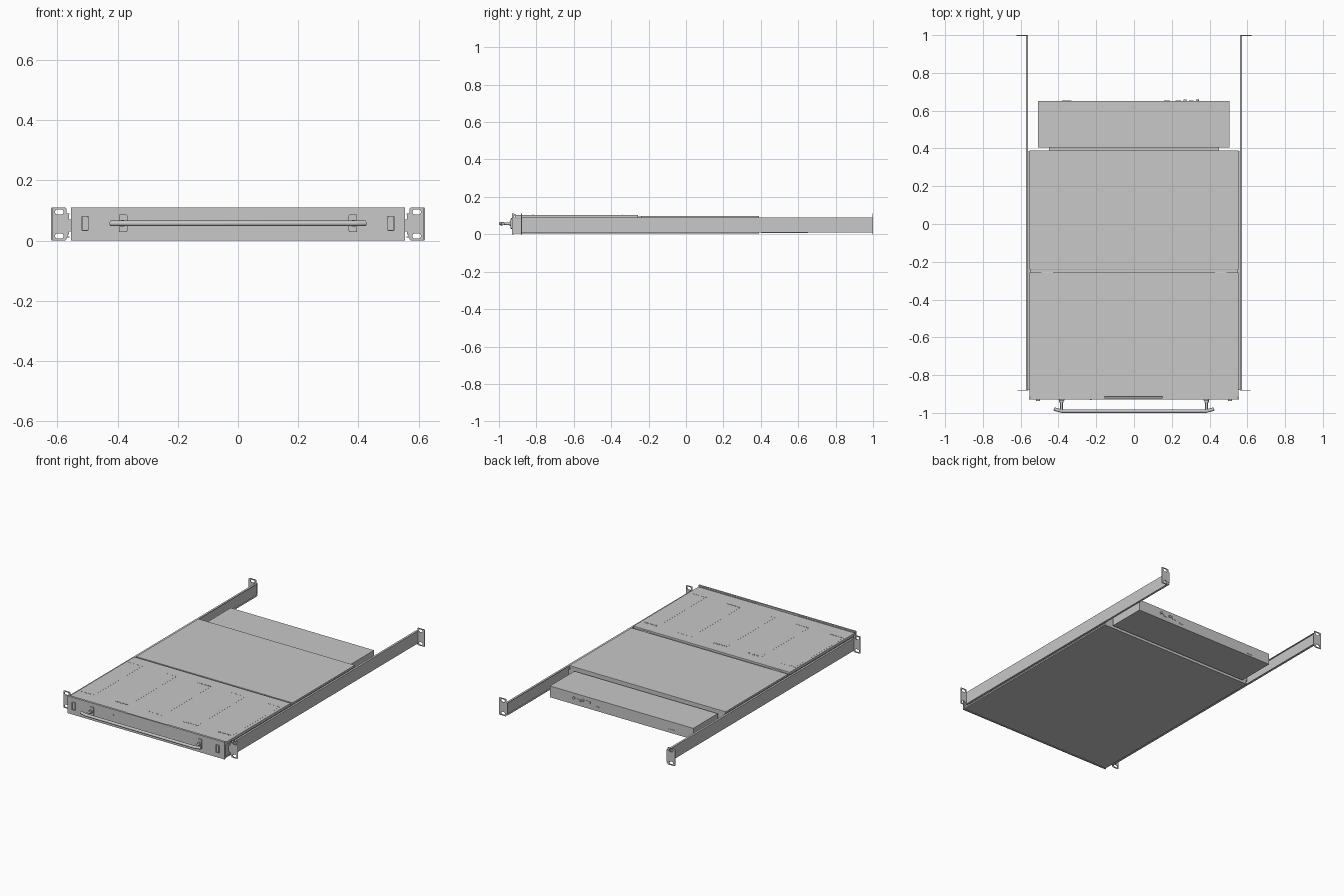
import bpy, bmesh, math
from mathutils import Matrix

cube = bpy.data.objects.get("Cube")
if cube:
    bpy.data.objects.remove(cube, do_unlink=True)

steel = bpy.data.materials.new("light_grey_steel")
steel.use_nodes = True
GREY = (0.58, 0.58, 0.58, 1)
steel.diffuse_color = GREY
steel.node_tree.nodes["Principled BSDF"].inputs["Base Color"].default_value = GREY


def finish(name, mesh):
    mesh.materials.clear()
    mesh.materials.append(steel)
    ob = bpy.data.objects.new(name, mesh)
    bpy.context.collection.objects.link(ob)
    return ob


def boxes(name, spans, bevel=0):
    """One object of several boxes, each given as x, y and z spans."""
    bm = bmesh.new()
    for x, y, z in spans:
        size = Matrix.Diagonal((x[1] - x[0], y[1] - y[0], z[1] - z[0], 1))
        mid = Matrix.Translation([sum(s) / 2 for s in (x, y, z)])
        bmesh.ops.create_cube(bm, size=1, matrix=mid @ size)
    mesh = bpy.data.meshes.new(name)
    bm.to_mesh(mesh)
    bm.free()
    ob = finish(name, mesh)
    if bevel:
        mod = ob.modifiers.new("soft_edges", "BEVEL")
        mod.width, mod.segments = bevel, 2
    return ob


def rod(name, x, z, y0, y1, radius):
    """A round rod along y."""
    bm = bmesh.new()
    place = Matrix.Translation((x, (y0 + y1) / 2, z)) @ Matrix.Rotation(math.pi / 2, 4, "X")
    bmesh.ops.create_cone(bm, cap_ends=True, segments=20, radius1=radius,
                          radius2=radius, depth=y1 - y0, matrix=place)
    for f in bm.faces:
        f.smooth = len(f.verts) == 4
    mesh = bpy.data.meshes.new(name)
    bm.to_mesh(mesh)
    bm.free()
    return finish(name, mesh)


def rounded(cx, cz, w, h, r, steps=5):
    """Rounded rectangle outline."""
    pts = []
    for k, (sx, sz) in enumerate(((1, 1), (-1, 1), (-1, -1), (1, -1))):
        for i in range(steps + 1):
            a = (k + i / steps) * math.pi / 2
            pts.append((cx + sx * (w / 2 - r) + r * math.cos(a),
                        cz + sz * (h / 2 - r) + r * math.sin(a)))
    return pts


def plate(name, outlines, y, thick):
    """Upright sheet facing the front; later outlines are holes."""
    cu = bpy.data.curves.new(name, "CURVE")
    cu.dimensions, cu.fill_mode, cu.extrude = "2D", "BOTH", thick / 2
    for pts in outlines:
        sp = cu.splines.new("POLY")
        sp.points.add(len(pts) - 1)
        for p, (px, pz) in zip(sp.points, pts):
            p.co = (px, pz, 0, 1)
        sp.use_cyclic_u = True
    tmp = bpy.data.objects.new(name, cu)
    bpy.context.collection.objects.link(tmp)
    bpy.context.view_layer.update()
    deps = bpy.context.evaluated_depsgraph_get()
    mesh = bpy.data.meshes.new_from_object(tmp.evaluated_get(deps))
    bpy.data.objects.remove(tmp, do_unlink=True)
    mesh.transform(Matrix.Translation((0, y, 0)) @ Matrix.Rotation(math.pi / 2, 4, "X"))
    return finish(name, mesh)


# Drawer body, lids and rear housing
W = 0.553
boxes("drawer_body", [((-0.548, 0.548), (-0.92, 0.388), (0.005, 0.09))])
boxes("bottom_pan", [((-W, W), (-0.92, 0.39), (0.003, 0.012))])
boxes("front_lid", [((-W, W), (-0.915, -0.257), (0.085, 0.103))], 0.002)
boxes("middle_lid", [((-W, W), (-0.24, 0.39), (0.085, 0.098))], 0.001)
boxes("rear_housing", [((-0.508, 0.505), (0.405, 0.652), (0.008, 0.08))])
boxes("housing_link", [((-0.45, 0.45), (0.385, 0.41), (0.025, 0.065))])

# Lid hinges
boxes("lid_hinges", [((s * 0.46 - 0.03, s * 0.46 + 0.03), (-0.256, -0.241), (0.085, 0.094))
                     for s in (-1, 1)])

# Vent strips with rows of small louvres at both ends
strips, louvres = [], []
for i in range(5):
    x0 = -0.54 + i * 0.243
    strips.append(((x0, x0 + 0.1), (-0.825, -0.33), (0.1025, 0.1035)))
    for y in (-0.82, -0.34):
        for j in range(8):
            x = x0 + 0.004 + j * 0.012
            louvres.append(((x, x + 0.007), (y, y + 0.004), (0.103, 0.1045)))
boxes("vent_strips", strips)
boxes("vent_louvres", louvres)

# Front panel with folded top lips
boxes("front_panel", [((-0.555, 0.555), (-0.93, -0.92), (0, 0.11))])
boxes("panel_lips", [((-0.55, -0.155), (-0.921, -0.912), (0.1, 0.108)),
                     ((0.15, 0.55), (-0.921, -0.912), (0.1, 0.108))])
rod("indicator", -0.23, 0.075, -0.932, -0.929, 0.004)

# Latches, handle mounts and posts
for s, side in ((1, "left"), (-1, "right")):
    plate(side + "_latch_frame", [rounded(s * 0.508, 0.057, 0.023, 0.05, 0.003),
                                  rounded(s * 0.508, 0.057, 0.017, 0.044, 0.002)], -0.933, 0.008)
    plate(side + "_latch", [rounded(s * 0.508, 0.057, 0.015, 0.042, 0.002)], -0.931, 0.004)
    plate(side + "_handle_mount", [rounded(s * 0.382, 0.057, 0.028, 0.058, 0.003)], -0.932, 0.006)
    rod(side + "_handle_post", s * 0.384, 0.057, -0.985, -0.93, 0.007)
    rod(side + "_handle_collar", s * 0.384, 0.057, -0.945, -0.93, 0.012)

# Handle bar with swept back ends
bar = bpy.data.curves.new("handle_bar", "CURVE")
bar.dimensions, bar.bevel_depth, bar.bevel_resolution = "3D", 0.009, 4
bar.use_fill_caps = True
path = bar.splines.new("POLY")
ends = ((0.424, -0.979), (0.405, -0.985), (0.38, -0.991))
points = [(-x, y) for x, y in ends] + [(x, y) for x, y in reversed(ends)]
path.points.add(len(points) - 1)
for p, (x, y) in zip(path.points, points):
    p.co = (x, y, 0.057, 1)
path.use_smooth = True
tmp = bpy.data.objects.new("handle_bar_path", bar)
bpy.context.collection.objects.link(tmp)
bpy.context.view_layer.update()
deps = bpy.context.evaluated_depsgraph_get()
mesh = bpy.data.meshes.new_from_object(tmp.evaluated_get(deps))
bpy.data.objects.remove(tmp, do_unlink=True)
finish("handle_bar", mesh)

# Slide rails as inward facing channels, and slotted mounting ears
for s, side in ((1, "left"), (-1, "right")):
    def across(a, b):
        return tuple(sorted((s * a, s * b)))
    run = (-0.88, 0.999)
    boxes(side + "_rail", [(across(0.567, 0.573), run, (0.01, 0.09)),
                           (across(0.56, 0.568), run, (0.01, 0.014)),
                           (across(0.56, 0.568), run, (0.086, 0.09))])
    boxes(side + "_slide", [(across(0.547, 0.561), (-0.88, 0.385), (0.03, 0.07))])
    for end, y, outer in (("front", -0.88, 0.616), ("rear", 0.998, 0.622)):
        cx, w = s * (outer + 0.57) / 2, outer - 0.57
        holes = [rounded(s * 0.594, z, 0.028, 0.018, 0.0088) for z in (0.015, 0.095)]
        plate(f"{side}_{end}_ear", [rounded(cx, 0.055, w, 0.11, 0.006)] + holes, y, 0.004)
        boxes(f"{side}_{end}_ear_tab", [(across(0.562, 0.574), (y - 0.002, y + 0.002),
                                         (0.02, 0.09))])

# Rear sockets and label plate
for i, x in enumerate((0.27, 0.335)):
    rod(f"rear_socket_{i + 1}", x, 0.05, 0.65, 0.66, 0.008)
boxes("rear_ports", [((0.22, 0.25), (0.65, 0.654), (0.04, 0.056)),
                     ((0.29, 0.315), (0.65, 0.654), (0.035, 0.05)),
                     ((0.16, 0.19), (0.65, 0.654), (0.03, 0.038)),
                     ((-0.38, -0.33), (0.65, 0.654), (0.02, 0.032))])
